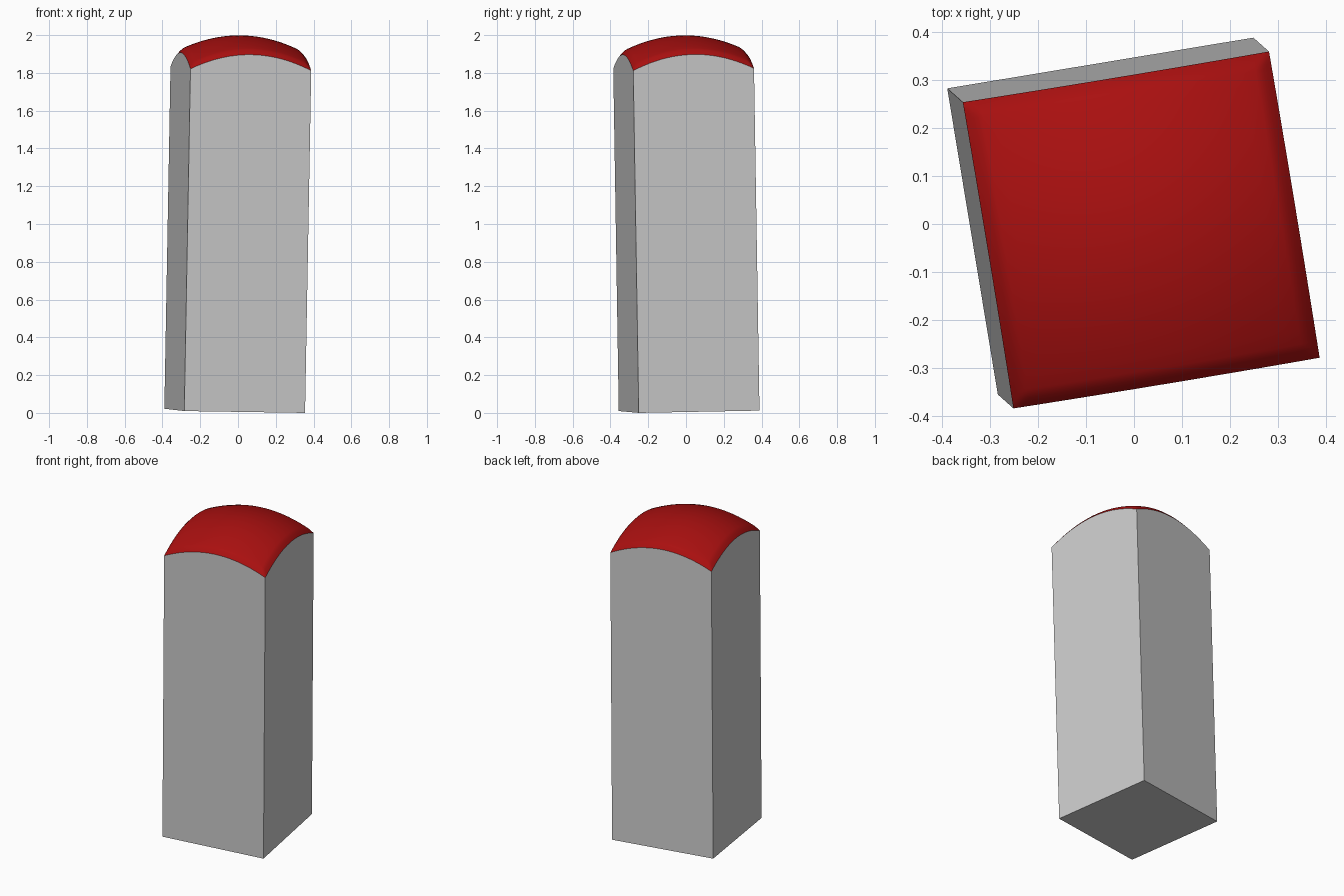
import bpy, bmesh, math
from mathutils import Matrix, Vector

cube = bpy.data.objects.get("Cube")
if cube:
    bpy.data.objects.remove(cube)

HALF = 0.324      # half width of the square column
CORNER = 1.812    # height of the wall corners
RISE = 0.08       # rise of each wall arch
RIM = 0.035       # width of the rounded dome rim
STEPS = 20

# Slight lean and twist shared by all parts
PLACE = (Matrix.Translation((-0.0175, 0.0165, 0.011))
         @ Matrix.Rotation(0.018, 4, 'Y') @ Matrix.Rotation(0.016, 4, 'X')
         @ Matrix.Rotation(math.radians(9.4), 4, 'Z'))


def material(name, colour):
    mat = bpy.data.materials.new(name)
    mat.use_nodes = True
    mat.diffuse_color = colour
    mat.node_tree.nodes["Principled BSDF"].inputs["Base Color"].default_value = colour
    return mat


def make_object(name, bm, mat):
    bmesh.ops.recalc_face_normals(bm, faces=bm.faces)
    bm.transform(PLACE)
    mesh = bpy.data.meshes.new(name)
    bm.to_mesh(mesh)
    bm.free()
    mesh.materials.append(mat)
    obj = bpy.data.objects.new(name, mesh)
    bpy.context.collection.objects.link(obj)
    return obj


def arch(t):
    return RISE * (1 - (t / HALF) ** 2)


def dome_height(x, y):
    edge = min((HALF - max(abs(x), abs(y))) / RIM, 1)
    bump = 0.016 * math.sin(max(edge, 0) * math.pi / 2)
    return CORNER + arch(x) + arch(y) + bump


# Stations across the column, closer together in the rim
inner = HALF - RIM
rim = [inner + RIM * i / 4 for i in range(1, 5)]
stations = ([-r for r in reversed(rim)]
            + [inner * (2 * i / STEPS - 1) for i in range(STEPS + 1)] + rim)

# Column: four arched walls and a flat base
bm = bmesh.new()
for quarter in range(4):
    turn = Matrix.Rotation(quarter * math.pi / 2, 4, 'Z')
    outline = [Vector((-HALF, -HALF, 0)), Vector((HALF, -HALF, 0))]
    outline += [Vector((t, -HALF, CORNER + arch(t))) for t in reversed(stations)]
    bm.faces.new([bm.verts.new(turn @ p) for p in outline])
bm.faces.new([bm.verts.new((x * HALF, y * HALF, 0))
              for x, y in ((-1, -1), (-1, 1), (1, 1), (1, -1))])
bmesh.ops.remove_doubles(bm, verts=bm.verts, dist=0.0001)
make_object("column", bm, material("light grey", (0.6, 0.6, 0.6, 1)))

# Domed cap with a rounded rim
bm = bmesh.new()
rows = [[bm.verts.new((x, y, dome_height(x, y))) for x in stations] for y in stations]
for low, high in zip(rows, rows[1:]):
    for i in range(len(low) - 1):
        bm.faces.new((low[i], low[i + 1], high[i + 1], high[i]))
dome = make_object("domed_cap", bm, material("deep red", (0.4, 0.005, 0.005, 1)))
if dome.data.polygons[0].normal.z < 0:
    dome.data.flip_normals()
bpy.ops.object.select_all(action='DESELECT')
dome.select_set(True)
bpy.context.view_layer.objects.active = dome
bpy.ops.object.shade_smooth_by_angle(angle=math.radians(40))
